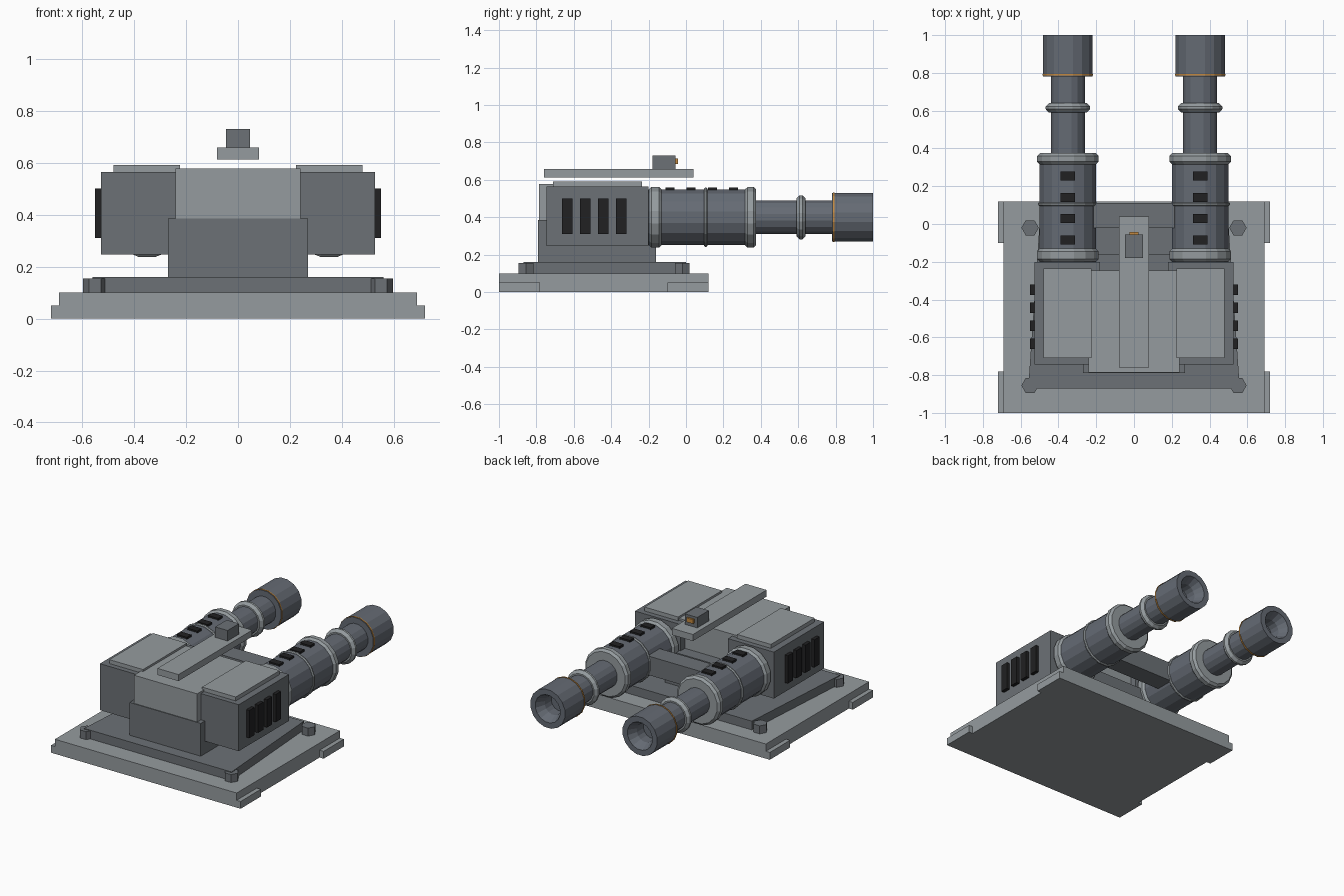
import bpy, bmesh, math

if "Cube" in bpy.data.objects:
    bpy.data.objects.remove(bpy.data.objects["Cube"])


def material(name, r, g, b):
    m = bpy.data.materials.new(name)
    m.use_nodes = True
    m.diffuse_color = (r, g, b, 1)
    m.node_tree.nodes["Principled BSDF"].inputs["Base Color"].default_value = (r, g, b, 1)
    return m


LIGHT = material("light grey armour", 0.30, 0.33, 0.345)
DARK = material("dark grey armour", 0.15, 0.165, 0.18)
STEEL = material("blue grey steel", 0.13, 0.147, 0.175)
BLACK = material("black vent", 0.015, 0.015, 0.016)
ORANGE = material("orange trim", 0.55, 0.25, 0.05)


def finish(name, bm, mat):
    bmesh.ops.recalc_face_normals(bm, faces=bm.faces)
    mesh = bpy.data.meshes.new(name)
    bm.to_mesh(mesh)
    bm.free()
    mesh.materials.append(mat)
    ob = bpy.data.objects.new(name, mesh)
    bpy.context.collection.objects.link(ob)
    return ob


def box(name, x, y, z, mat):
    """Box given by its (low, high) range on each axis."""
    bm = bmesh.new()
    bmesh.ops.create_cube(bm, size=1)
    for v in bm.verts:
        v.co = [r[0] if c < 0 else r[1] for c, r in zip(v.co, (x, y, z))]
    return finish(name, bm, mat)


def prism(name, outline, z, mat):
    """Flat outline raised between two heights."""
    bm = bmesh.new()
    face = bm.faces.new([bm.verts.new((x, y, z[0])) for x, y in outline])
    top = bmesh.ops.extrude_face_region(bm, geom=[face])["geom"]
    for v in top:
        if isinstance(v, bmesh.types.BMVert):
            v.co.z = z[1]
    return finish(name, bm, mat)


def lathe(name, x, profile, mat, closed=False, sides=16):
    """Turn (y, radius) points about the barrel axis."""
    bm = bmesh.new()
    rings = []
    for y, r in profile:
        angles = [2 * math.pi * (i + 0.5) / sides for i in range(sides)]
        rings.append([bm.verts.new((x + r * math.cos(a), y, 0.4 + r * math.sin(a)))
                      for a in angles])
    pairs = list(zip(rings, rings[1:]))
    if closed:
        pairs.append((rings[-1], rings[0]))
    else:
        bm.faces.new(rings[0])
        bm.faces.new(rings[-1])
    for a, b in pairs:
        for i in range(sides):
            j = (i + 1) % sides
            bm.faces.new((a[i], a[j], b[j], b[i]))
    return finish(name, bm, mat)


def collar(name, x, y0, y1, r, mat, bevel):
    lathe(name, x, [(y0, r - bevel), (y0 + bevel, r), (y1 - bevel, r), (y1, r - bevel)], mat)


# Base, deck and central body
box("base_plate", (-0.69, 0.69), (-1, 0.12), (0, 0.1), LIGHT)
prism("deck_plate", [(-0.56, -0.87), (0.56, -0.87), (0.50, 0), (-0.50, 0)], (0.1, 0.16), DARK)
box("pedestal", (-0.27, 0.27), (-0.79, -0.16), (0.16, 0.385), DARK)
box("upper_body", (-0.24, 0.24), (-0.785, -0.245), (0.38, 0.578), LIGHT)
box("barrel_crossbar", (-0.25, 0.25), (-0.02, 0.11), (0.33, 0.46), DARK)

# Sight on its rail
box("sight_rail", (-0.08, 0.08), (-0.76, 0.04), (0.613, 0.658), LIGHT)
box("sight_box", (-0.047, 0.047), (-0.18, -0.055), (0.658, 0.73), DARK)
box("sight_lens", (-0.025, 0.025), (-0.055, -0.042), (0.685, 0.713), ORANGE)

for side, s in (("left", 1), ("right", -1)):
    def span(a, b):
        return tuple(sorted((s * a, s * b)))

    # Corner feet and hexagonal bolts
    for end, y, by in (("front", -1, -0.855), ("rear", -0.1, -0.02)):
        box(f"{side}_{end}_foot", span(0.64, 0.72), (y, y + 0.22), (0, 0.05), LIGHT)
        hexagon = [(s * 0.55 + 0.046 * math.cos(k * math.pi / 3),
                    by + 0.046 * math.sin(k * math.pi / 3)) for k in range(6)]
        prism(f"{side}_{end}_bolt", hexagon, (0.1, 0.155), DARK)

    # Gun housing with roof panel and side vents
    box(f"{side}_housing", span(0.18, 0.527), (-0.745, -0.2), (0.246, 0.565), DARK)
    box(f"{side}_roof_panel", span(0.224, 0.48), (-0.71, -0.235), (0.565, 0.592), LIGHT)
    for k in range(4):
        y = -0.635 + 0.096 * k
        box(f"{side}_side_vent_{k + 1}", span(0.52, 0.55), (y - 0.028, y + 0.028),
            (0.31, 0.5), BLACK)

    # Barrel: sleeve, tube and hollow muzzle
    x = s * 0.35
    lathe(f"{side}_barrel_sleeve", x, [(-0.2, 0.152), (0.36, 0.152)], STEEL)
    lathe(f"{side}_barrel_tube", x, [(0.34, 0.092), (0.85, 0.092)], STEEL)
    lathe(f"{side}_muzzle", x, [(0.78, 0.06), (0.78, 0.133), (1, 0.133), (1, 0.095),
                                (0.94, 0.065), (0.87, 0.065), (0.87, 0.02)], STEEL)
    lathe(f"{side}_muzzle_band", x, [(0.785, 0.12), (0.785, 0.136), (0.793, 0.136),
                                     (0.793, 0.12)], ORANGE, closed=True)

    # Barrel rings
    collar(f"{side}_inner_collar", x, -0.2, -0.13, 0.166, LIGHT, 0.015)
    collar(f"{side}_middle_ring", x, 0.095, 0.115, 0.161, LIGHT, 0.006)
    collar(f"{side}_outer_collar", x, 0.315, 0.375, 0.166, LIGHT, 0.015)
    collar(f"{side}_tube_ring", x, 0.59, 0.64, 0.12, LIGHT, 0.018)

    # Cooling slots along the top of the sleeve
    for k in range(4):
        y = -0.085 + 0.113 * k
        box(f"{side}_cooling_slot_{k + 1}", (x - 0.038, x + 0.038), (y - 0.024, y + 0.024),
            (0.53, 0.56), BLACK)
